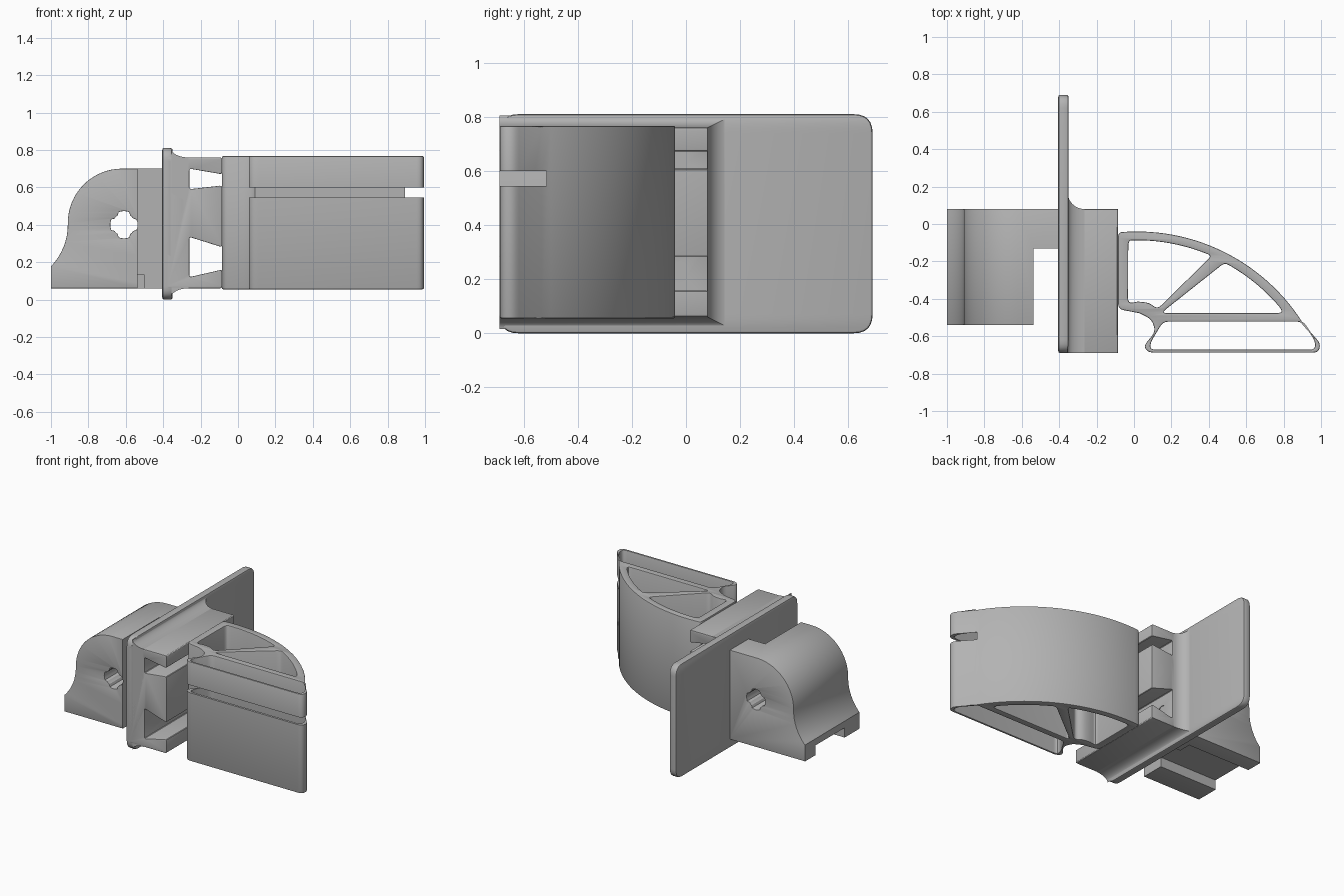
import bpy, bmesh
from math import sin, cos, pi, radians
from mathutils import Matrix, Vector

cube = bpy.data.objects.get("Cube")
if cube:
    bpy.data.objects.remove(cube)

grey = bpy.data.materials.new("plain_grey")
grey.use_nodes = True
grey.diffuse_color = (0.45, 0.45, 0.45, 1)
grey.node_tree.nodes["Principled BSDF"].inputs["Base Color"].default_value = grey.diffuse_color

# Profile planes: which world axes the profile's own axes follow
XY = Matrix.Identity(4)
XZ = Matrix.Rotation(pi / 2, 4, 'X')
YZ = Matrix(((0, 0, 1, 0), (1, 0, 0, 0), (0, 1, 0, 0), (0, 0, 0, 1)))
parts = []


def arc(cx, cy, r, start, end, n):
    angles = [radians(start + (end - start) * i / n) for i in range(n + 1)]
    return [(cx + r * cos(a), cy + r * sin(a)) for a in angles]


def rounded(points, r, steps=4):
    """Round every corner of a closed profile."""
    pts = [Vector(p) for p in points]
    out = []
    for i, p in enumerate(pts):
        a, b = pts[i - 1] - p, pts[(i + 1) % len(pts)] - p
        if a.angle(b) > radians(160):
            out.append(p)
            continue
        s = p + a.normalized() * min(r, a.length * 0.45)
        e = p + b.normalized() * min(r, b.length * 0.45)
        for k in range(steps + 1):
            t = k / steps
            out.append(s * (1 - t) ** 2 + p * 2 * t * (1 - t) + e * t ** 2)
    return out


def add(name, mesh):
    ob = bpy.data.objects.new(name, mesh)
    bpy.context.collection.objects.link(ob)
    mesh.materials.clear()
    mesh.materials.append(grey)
    parts.append(ob)
    return ob


def extrude(name, loops, low, high, plane, bevel):
    """Extrude an outline with holes between two depths, edges bevelled."""
    cu = bpy.data.curves.new(name, 'CURVE')
    cu.dimensions, cu.fill_mode = '2D', 'BOTH'
    cu.extrude = (high - low) / 2 - bevel
    cu.bevel_depth, cu.offset, cu.bevel_resolution = bevel, -bevel, 1
    for loop in loops:
        sp = cu.splines.new('POLY')
        sp.points.add(len(loop) - 1)
        for point, p in zip(sp.points, loop):
            point.co = (p[0], p[1], 0, 1)
        sp.use_cyclic_u = True
    temp = bpy.data.objects.new("temp", cu)
    bpy.context.collection.objects.link(temp)
    dg = bpy.context.evaluated_depsgraph_get()
    mesh = bpy.data.meshes.new_from_object(temp.evaluated_get(dg))
    bpy.data.objects.remove(temp)
    mesh.transform(plane @ Matrix.Translation((0, 0, (low + high) / 2)))
    bm = bmesh.new()
    bm.from_mesh(mesh)
    bmesh.ops.remove_doubles(bm, verts=bm.verts, dist=0.0002)
    bmesh.ops.recalc_face_normals(bm, faces=bm.faces)
    bm.to_mesh(mesh)
    bm.free()
    return add(name, mesh)


def cut(target, build):
    """Subtract a shape built by the given function from the target."""
    bm = bmesh.new()
    build(bm)
    mesh = bpy.data.meshes.new("cutter")
    bm.to_mesh(mesh)
    bm.free()
    cutter = bpy.data.objects.new("cutter", mesh)
    cutter.hide_render = True
    bpy.context.collection.objects.link(cutter)
    mod = target.modifiers.new("cut", 'BOOLEAN')
    mod.operation, mod.solver, mod.object = 'DIFFERENCE', 'EXACT', cutter
    bpy.context.view_layer.objects.active = target
    bpy.ops.object.modifier_apply(modifier=mod.name)
    bpy.data.objects.remove(cutter)


def box(lo, hi):
    lo, hi = Vector(lo), Vector(hi)
    m = Matrix.Translation((lo + hi) / 2) @ Matrix.Diagonal((*(hi - lo), 1))
    return lambda bm: bmesh.ops.create_cube(bm, size=1, matrix=m)


def rod_x(x, y, z, r, length):
    m = Matrix.Translation((x, y, z)) @ Matrix.Rotation(pi / 2, 4, 'Y')
    return lambda bm: bmesh.ops.create_cone(bm, cap_ends=True, segments=24, radius1=r,
                                            radius2=r, depth=length, matrix=m)


# Mounting arm: curved side profile with a notched bore
arm_profile = ([(-0.4, 0.06), (-1, 0.06)] + arc(-1.23, 0.4, 0.32, -44, 0, 8)
               + arc(-0.62, 0.41, 0.29, 180, 90, 16) + [(-0.4, 0.70)])
bore = []
for i in range(32):
    r = 0.06 if i % 8 in (3, 4, 5) else 0.073
    a = 2 * pi * i / 32
    bore.append((-0.61 + r * cos(a), 0.4 + r * sin(a)))
arm = extrude("mounting_arm", [arm_profile, bore], -0.08, 0.54, XZ, 0.003)
cut(arm, box((-0.537, -0.7, -0.1), (-0.3, -0.13, 1)))
cut(arm, box((-1.1, -0.37, -0.1), (-0.5, -0.04, 0.13)))

# Flange plate with rounded corners
plate = rounded([(-0.69, 0), (0.69, 0), (0.69, 0.81), (-0.69, 0.81)], 0.07, 6)
extrude("flange_plate", [plate], -0.405, -0.35, YZ, 0.01)

# Block with two dovetail grooves
dovetail = [(-0.38, 0.06), (-0.085, 0.06), (-0.085, 0.16), (-0.26, 0.12), (-0.26, 0.335),
            (-0.085, 0.28), (-0.085, 0.61), (-0.26, 0.59), (-0.26, 0.70), (-0.085, 0.67),
            (-0.085, 0.76), (-0.38, 0.76)]
block = extrude("dovetail_block", [rounded(dovetail, 0.012, 3)], -0.08, 0.69, XZ, 0.004)
for z in (0.225, 0.642):
    cut(block, rod_x(-0.26, -0.03, z, 0.035, 0.08))

# Concave fillet between plate and block
bm = bmesh.new()
rings = []
for i in range(9):
    a = pi / 2 * i / 8
    o = 0.09 * (1 - sin(a))
    x, top, back = -0.355 + 0.09 * (1 - cos(a)), 0.76 + o * 0.5, 0.08 + o
    ring = [(-0.69, 0.82 - top), (back, 0.82 - top), (back, top), (-0.69, top)]
    rings.append([bm.verts.new((x, y, z)) for y, z in ring])
for r0, r1 in zip(rings, rings[1:]):
    for k in range(4):
        j = (k + 1) % 4
        bm.faces.new((r0[k], r0[j], r1[j], r1[k]))
bm.faces.new(rings[0])
bm.faces.new(rings[-1])
bmesh.ops.recalc_face_normals(bm, faces=bm.faces)
fillet_mesh = bpy.data.meshes.new("plate_fillet")
bm.to_mesh(fillet_mesh)
bm.free()
add("plate_fillet", fillet_mesh)

# Lever: curved shell with three windows and a slotted front wall
outline = arc(0.015, -1.09, 1.05, 95.5, 32, 28) + [
    (0.998, -0.64), (0.985, -0.688), (0.08, -0.688), (0.05, -0.655), (0.115, -0.575),
    (0.095, -0.51), (0.03, -0.477), (-0.085, -0.455)]
window_rear = arc(0.015, -1.09, 1.003, 92.6, 66.5, 12) + [
    (0.125, -0.455), (0.08, -0.42), (0.02, -0.415), (-0.032, -0.425)]
window_middle = arc(0.015, -1.09, 1.0, 62, 39.5, 10) + [(0.79, -0.476), (0.145, -0.476)]
window_front = [(0.155, -0.522), (0.9, -0.522), (0.968, -0.625), (0.968, -0.672),
                (0.088, -0.672), (0.088, -0.635)]
lever = extrude("lever", [rounded(outline, 0.03)] + [rounded(w, 0.03) for w in
                (window_rear, window_middle, window_front)], 0.055, 0.767, XY, 0.006)
cut(lever, box((-0.05, -0.8, 0.545), (1.1, -0.515, 0.6)))

# Smooth shading with sharp edges kept
bpy.ops.object.select_all(action='DESELECT')
for ob in parts:
    ob.select_set(True)
bpy.context.view_layer.objects.active = lever
bpy.ops.object.shade_smooth_by_angle(angle=radians(30))
